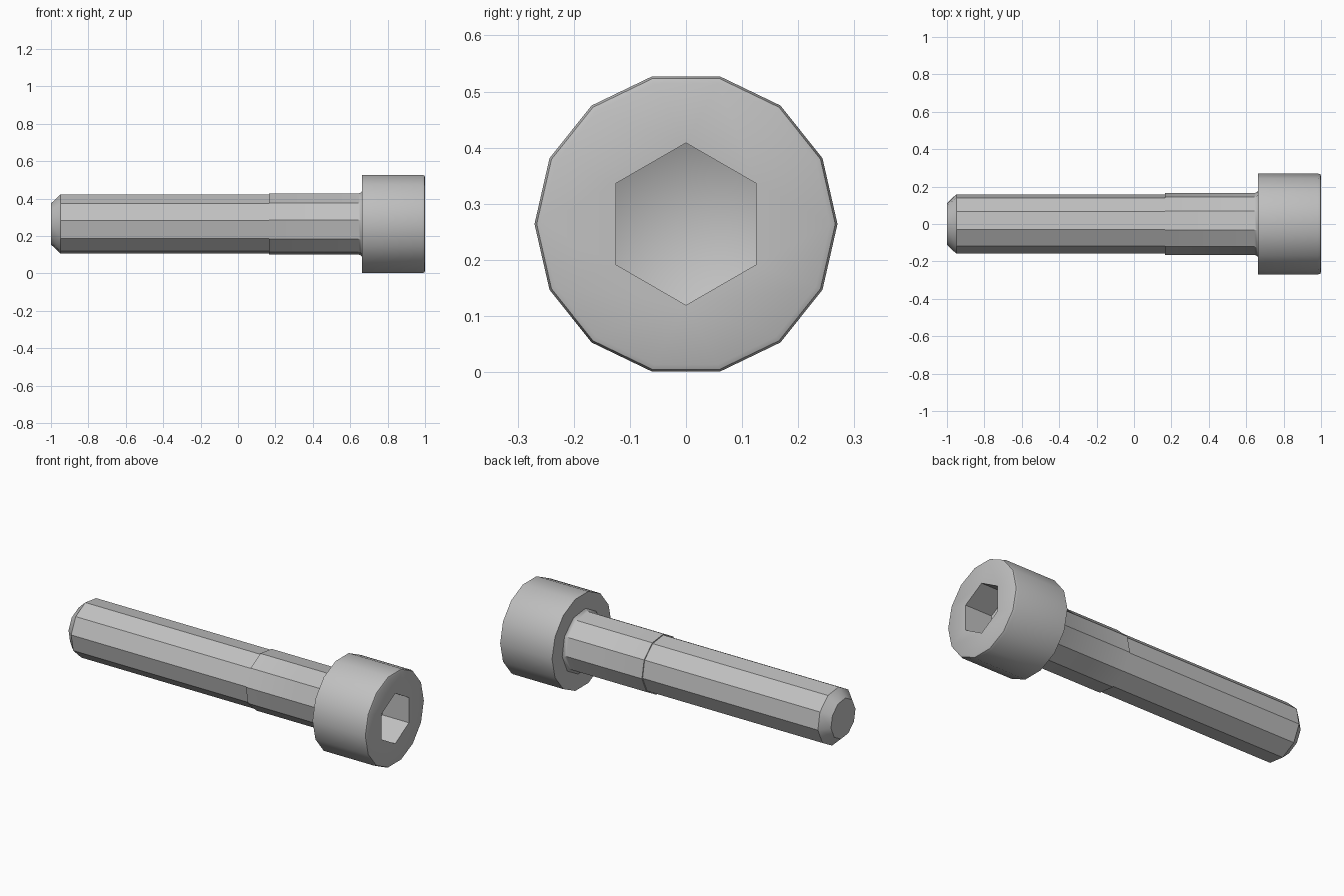
import bpy, bmesh
from math import cos, sin, radians, tau

cube = bpy.data.objects.get("Cube")
if cube:
    bpy.data.objects.remove(cube, do_unlink=True)

AXIS_Z = 0.264  # height of the bolt axis

steel = bpy.data.materials.new("grey steel")
steel.use_nodes = True
GREY = (0.53, 0.53, 0.53, 1)
steel.diffuse_color = GREY
steel.node_tree.nodes["Principled BSDF"].inputs["Base Color"].default_value = GREY


def ring(bm, x, radius, sides, start):
    """Polygon of vertices around the bolt axis."""
    angles = [radians(start) + tau * i / sides for i in range(sides)]
    return [bm.verts.new((x, radius * cos(a), AXIS_Z + radius * sin(a))) for a in angles]


def skin(bm, profile, sides, start):
    """Join rings along an (x, radius) profile; return the rings."""
    rings = [ring(bm, x, r, sides, start) for x, r in profile]
    for a, b in zip(rings, rings[1:]):
        for i in range(sides):
            j = (i + 1) % sides
            bm.faces.new((a[i], a[j], b[j], b[i]))
    return rings


def loop_edges(bm, verts):
    return [bm.edges.get((v, verts[i - 1])) for i, v in enumerate(verts)]


def finish(bm, name):
    bmesh.ops.recalc_face_normals(bm, faces=bm.faces)
    mesh = bpy.data.meshes.new(name)
    bm.to_mesh(mesh)
    bm.free()
    mesh.materials.append(steel)
    obj = bpy.data.objects.new(name, mesh)
    bpy.context.collection.objects.link(obj)
    bpy.ops.object.select_all(action='DESELECT')
    obj.select_set(True)
    bpy.context.view_layer.objects.active = obj
    bpy.ops.object.shade_smooth_by_angle(angle=radians(30))


def rod(name, profile, sides, start):
    bm = bmesh.new()
    rings = skin(bm, profile, sides, start)
    bm.faces.new(rings[0])
    bm.faces.new(rings[-1])
    finish(bm, name)


# Threaded length with chamfered tip, and the slightly thicker plain shank
rod("threaded_shaft", [(-1, 0.112), (-0.95, 0.16), (0.17, 0.16)], 10, 29)
rod("plain_shank", [(0.165, 0.166), (0.645, 0.166), (0.658, 0.172), (0.665, 0.182)], 10, 29)

# Head with softened rim and a hexagonal socket ending in a shallow cone
bm = bmesh.new()
outer = skin(bm, [(0.663, 0.27), (0.983, 0.27), (0.996, 0.266), (1, 0.257)], 14, 0)
bm.faces.new(outer[0])
socket = skin(bm, [(1, 0.1445), (0.83, 0.1445)], 6, 30)
bmesh.ops.bridge_loops(bm, edges=loop_edges(bm, outer[-1]) + loop_edges(bm, socket[0]))
tip = bm.verts.new((0.76, 0, AXIS_Z))
floor = socket[-1]
for i, v in enumerate(floor):
    bm.faces.new((floor[i - 1], v, tip))
finish(bm, "socket_head")
